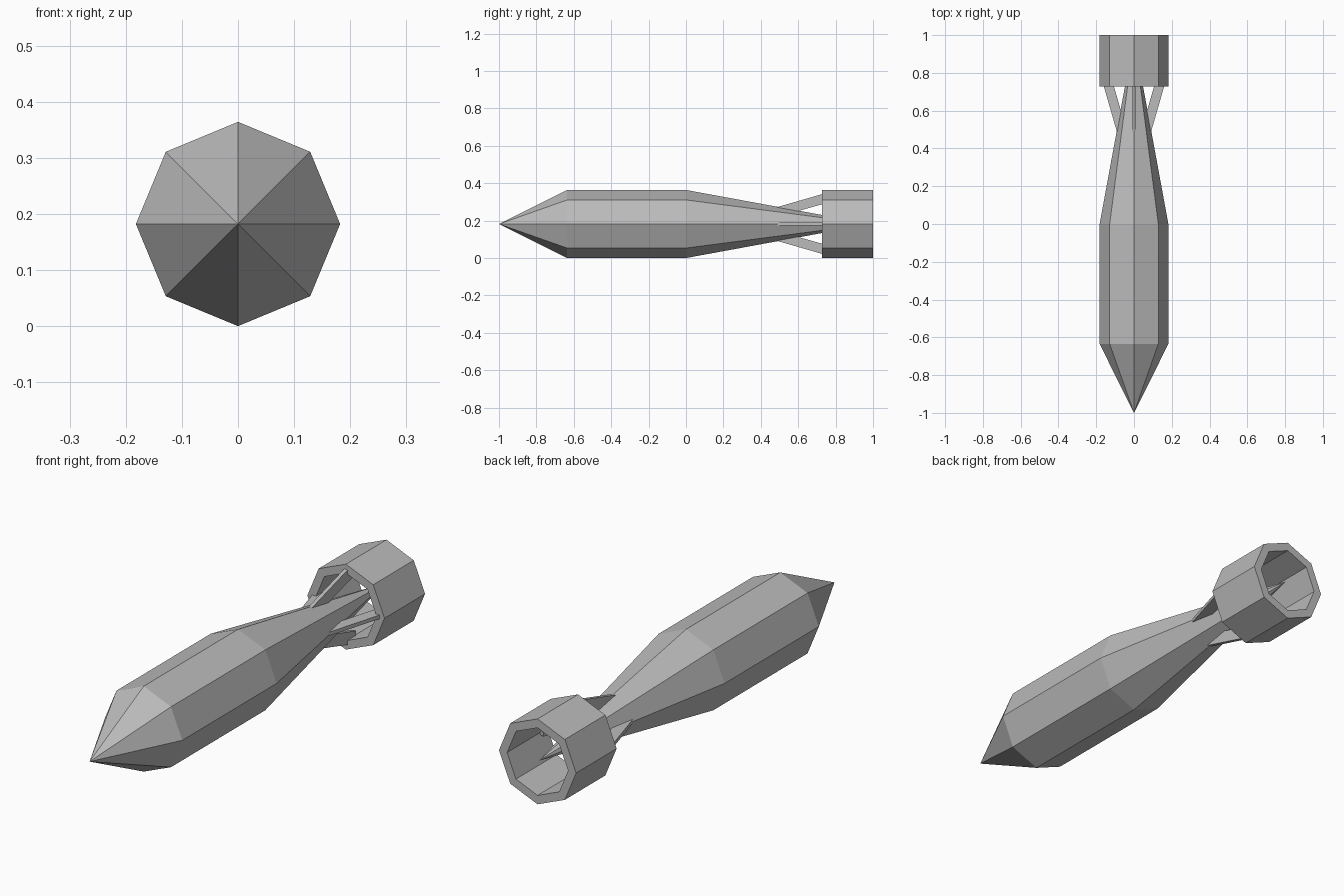
import bpy
import bmesh
from math import cos, sin, pi

cube = bpy.data.objects.get("Cube")
if cube:
    bpy.data.objects.remove(cube, do_unlink=True)

SIDES = 8
RADIUS = 0.182
AXIS_Z = RADIUS

grey = bpy.data.materials.new("plain_grey")
grey.use_nodes = True
colour = (0.5, 0.5, 0.5, 1)
grey.diffuse_color = colour
grey.node_tree.nodes["Principled BSDF"].inputs["Base Color"].default_value = colour


def finish(name, bm):
    bmesh.ops.remove_doubles(bm, verts=bm.verts, dist=1e-5)
    bmesh.ops.recalc_face_normals(bm, faces=bm.faces)
    mesh = bpy.data.meshes.new(name)
    bm.to_mesh(mesh)
    bm.free()
    mesh.materials.append(grey)
    obj = bpy.data.objects.new(name, mesh)
    obj.location.z = AXIS_Z
    bpy.context.collection.objects.link(obj)


def lathe(name, profile, closed=False):
    """Turn (y, radius) points around the long axis."""
    bm = bmesh.new()
    loops = []
    for y, r in profile:
        if r == 0:
            loops.append([bm.verts.new((0, y, 0))] * SIDES)
        else:
            angles = [2 * pi * i / SIDES for i in range(SIDES)]
            loops.append([bm.verts.new((r * cos(a), y, r * sin(a))) for a in angles])
    pairs = list(zip(loops, loops[1:]))
    if closed:
        pairs.append((loops[-1], loops[0]))
    for a, b in pairs:
        for i in range(SIDES):
            j = (i + 1) % SIDES
            bm.faces.new(list(dict.fromkeys((a[i], a[j], b[j], b[i]))))
    finish(name, bm)


def strut(name, angle, outline, half):
    """Thin bar: a (y, radius) outline given thickness across its plane."""
    bm = bmesh.new()
    c, s = cos(angle), sin(angle)
    rings = [[bm.verts.new((r * c - t * s, y, r * s + t * c)) for y, r in outline]
             for t in (-half, half)]
    n = len(outline)
    for ring in rings:
        bm.faces.new(ring)
    for i in range(n):
        j = (i + 1) % n
        bm.faces.new((rings[0][i], rings[0][j], rings[1][j], rings[1][i]))
    finish(name, bm)


# Pointed body with a long tapered tail
lathe("body", [(-1, 0), (-0.635, RADIUS), (0, RADIUS), (0.99, 0)])

# Hollow tail ring
lathe("tail_ring", [(0.727, RADIUS), (1, RADIUS), (1, 0.144), (0.727, 0.144)], closed=True)

# Four slanted struts joining the tail to the ring
outline = [(0.48, 0.088), (0.77, 0.172), (0.785, 0.122), (0.56, 0.058)]
for k, side in enumerate(("left", "top", "right", "bottom")):
    strut(side + "_strut", k * pi / 2, outline, 0.008)
